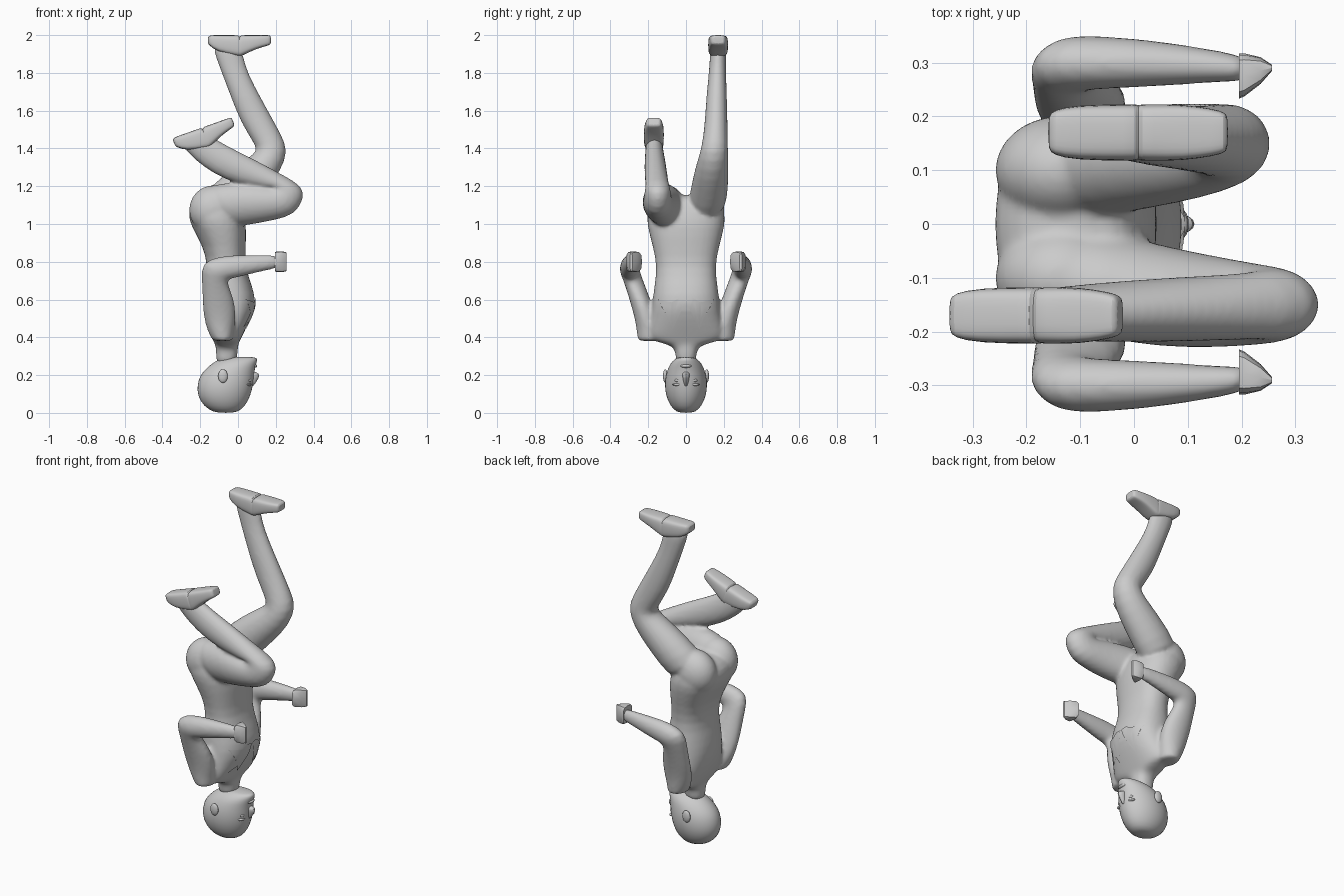
import bpy, bmesh
from math import sin, cos, pi, radians
from mathutils import Vector


def finish(name, bm, subdiv=0, angle=50):
    bmesh.ops.recalc_face_normals(bm, faces=bm.faces)
    me = bpy.data.meshes.new(name)
    bm.to_mesh(me)
    bm.free()
    ob = bpy.data.objects.new(name, me)
    bpy.context.collection.objects.link(ob)
    if subdiv:
        m = ob.modifiers.new("smooth", 'SUBSURF')
        m.levels = m.render_levels = subdiv
    bpy.ops.object.select_all(action='DESELECT')
    bpy.context.view_layer.objects.active = ob
    ob.select_set(True)
    bpy.ops.object.shade_smooth_by_angle(angle=radians(angle))
    return ob


def spow(v, p):
    return (abs(v) ** p) * (1 if v >= 0 else -1)


# Each section: x,z of one side, x,z of the other side, y centre, y half width
def loft(name, sections, sign=1, n=16, power=1.0, subdiv=1, angle=60):
    bm = bmesh.new()
    rings = []
    for ax, az, bx, bz, y, w in sections:
        ring = []
        for i in range(n):
            t = 2 * pi * i / n
            c, s = spow(cos(t), power), spow(sin(t), power)
            ring.append(bm.verts.new(((ax + bx) / 2 + c * (ax - bx) / 2,
                                      sign * (y + s * w),
                                      (az + bz) / 2 + c * (az - bz) / 2)))
        rings.append(ring)
    for r, q in zip(rings, rings[1:]):
        for i in range(n):
            j = (i + 1) % n
            bm.faces.new((r[i], r[j], q[j], q[i]))
    bm.faces.new(rings[0])
    bm.faces.new(rings[-1])
    return finish(name, bm, subdiv, angle)


def level(rows):
    return [(x1, z, x0, z, 0, w) for z, x0, x1, w in rows]


def ball(name, loc, scale):
    bm = bmesh.new()
    bmesh.ops.create_uvsphere(bm, u_segments=14, v_segments=8, radius=1)
    for v in bm.verts:
        v.co = Vector(loc) + Vector([a * b for a, b in zip(v.co, scale)])
    return finish(name, bm)


# Torso with neck and hips, rows are z, back x, front x, half width
torso = loft("body", level([
    (.25, -.12, -.01, .055), (.32, -.115, .0, .055), (.36, -.12, .0, .07),
    (.38, -.13, .01, .19), (.42, -.15, .03, .21), (.5, -.177, .07, .188),
    (.58, -.189, .1, .18), (.67, -.182, .078, .17), (.77, -.16, .038, .154),
    (.88, -.184, .042, .177), (.99, -.252, .047, .208), (1.06, -.268, .03, .21),
    (1.12, -.24, .0, .18), (1.155, -.18, -.04, .09)]), n=20, power=.88)
body = [torso]

# Upside-down head
loft("head", level([
    (.0, -.11, -.02, .035), (.016, -.157, .02, .067), (.06, -.203, .055, .097),
    (.12, -.221, .077, .114), (.18, -.211, .086, .112), (.22, -.187, .088, .102),
    (.26, -.142, .098, .086), (.285, -.1, .105, .06), (.297, -.06, .095, .04)]), n=20)

# Nose and lips
loft("nose", level([(.13, .04, .078, .01), (.19, .04, .118, .02),
                    (.207, .04, .117, .024), (.22, .04, .09, .012)]), n=8)
ball("lips", (.084, 0, .248), (.018, .03, .01))

# Legs, front edge then back edge
body.append(loft("raised_leg", [
    (-.07, .99, -.2, 1.17, .1, .09),
    (-.02, .98, -.13, 1.215, .108, .103), (.1, 1.0, .0, 1.225, .135, .097),
    (.2, 1.02, .1, 1.215, .145, .087), (.3, 1.045, .16, 1.2, .15, .077),
    (.352, 1.13, .17, 1.2, .15, .071), (.348, 1.2, .16, 1.195, .15, .066),
    (.24, 1.26, .12, 1.185, .155, .063), (.1, 1.337, .0, 1.208, .16, .061),
    (-.03, 1.402, -.13, 1.262, .165, .056), (-.12, 1.45, -.237, 1.343, .168, .047),
    (-.17, 1.49, -.29, 1.405, .17, .044), (-.2, 1.5, -.32, 1.445, .17, .041)], sign=-1))
body.append(loft("extended_leg", [
    (-.02, 1.0, -.22, 1.12, .1, .1), (.06, 1.08, -.12, 1.225, .12, .102),
    (.15, 1.18, -.03, 1.295, .13, .096), (.23, 1.28, .05, 1.35, .14, .087),
    (.268, 1.39, .105, 1.387, .15, .074), (.232, 1.47, .08, 1.43, .155, .067),
    (.183, 1.56, .012, 1.54, .16, .061), (.122, 1.67, -.035, 1.66, .162, .056),
    (.058, 1.79, -.088, 1.8, .166, .047), (.03, 1.88, -.118, 1.88, .17, .044),
    (.02, 1.95, -.145, 1.96, .17, .043)]))


# Shoes: along the sole, sole depth, upper depth, half width
def shoe(name, ox, oz, tilt, sign):
    c, s = cos(tilt), sin(tilt)
    rows = [(0, .01, .045, .032), (.01, 0, .055, .042), (.05, 0, .09, .052),
            (.155, 0, .112, .053), (.163, 0, .112, .053), (.168, .012, .112, .051),
            (.174, 0, .111, .053), (.19, 0, .106, .053), (.25, 0, .075, .053),
            (.31, 0, .058, .044), (.327, 0, .053, .038), (.335, .008, .045, .032)]
    loft(name, [(ox + u * c + d0 * s, oz + u * s - d0 * c,
                 ox + u * c + d1 * s, oz + u * s - d1 * c, .17, w)
                for u, d0, d1, w in rows], sign, power=.5, angle=35)


shoe("extended_shoe", -.16, 2.0, 0, 1)
shoe("raised_shoe", -.349, 1.455, radians(19.5), -1)

for side, sg in (("right", -1), ("left", 1)):
    # Buttock
    body.append(ball(side + "_buttock", (-.132, sg * .1, 1.075), (.134, .108, .132)))
    # Bent arm from the shoulder round the elbow to the wrist
    body.append(loft(side + "_arm", [
        (-.03, .38, -.13, .38, .185, .068), (-.025, .388, -.14, .388, .187, .07),
        (-.02, .44, -.165, .44, .197, .066),
        (-.01, .5, -.182, .5, .212, .06), (-.015, .6, -.19, .58, .24, .057),
        (-.055, .68, -.192, .71, .277, .053), (-.05, .71, -.198, .8, .3, .054),
        (-.015, .712, -.09, .835, .3, .05), (.06, .733, .05, .837, .298, .043),
        (.18, .76, .18, .838, .292, .027), (.215, .765, .215, .83, .286, .024)], sg))
    # Folded wedge fist
    loft(side + "_fist", [
        (.195, .75, .195, .85, .275, .042), (.205, .745, .205, .855, .277, .04),
        (.235, .745, .235, .855, .285, .025), (.256, .75, .256, .85, .29, .006)],
        sg, n=12, power=.5, subdiv=0, angle=30)
    # Ear, eye and brow
    ball(side + "_ear", (-.08, sg * .11, .195), (.026, .012, .036))
    ball(side + "_eye", (.058, sg * .042, .172), (.014, .018, .01))
    ball(side + "_brow", (.056, sg * .042, .15), (.016, .03, .008))

    # Jagged collar flap laid over the chest
    bm = bmesh.new()
    outline = [(.004, .6), (.02, .55), (.07, .445), (.085, .485), (.135, .455),
               (.105, .53), (.145, .6), (.075, .585), (.04, .605)]
    bm.faces.new([bm.verts.new((.2, sg * y, z)) for y, z in outline])
    bmesh.ops.triangulate(bm, faces=bm.faces[:])
    bmesh.ops.subdivide_edges(bm, edges=bm.edges[:], cuts=3, use_grid_fill=True)
    flap = finish(side + "_collar_flap", bm)
    wrap = flap.modifiers.new("wrap", 'SHRINKWRAP')
    wrap.target = torso
    wrap.wrap_method = 'PROJECT'
    wrap.use_project_x = True
    wrap.use_project_y = wrap.use_project_z = False
    wrap.use_negative_direction = True
    wrap.use_positive_direction = False
    wrap.wrap_mode = 'ABOVE_SURFACE'
    wrap.offset = .006

# Blend torso, limbs and hips into one skin
bpy.ops.object.select_all(action='DESELECT')
for ob in body:
    ob.select_set(True)
bpy.context.view_layer.objects.active = torso
bpy.ops.object.join()
skin = torso.modifiers.new("skin", 'REMESH')
skin.mode = 'VOXEL'
skin.voxel_size = .01
skin.use_smooth_shade = True
relax = torso.modifiers.new("relax", 'SMOOTH')
relax.factor = .5
relax.iterations = 6
